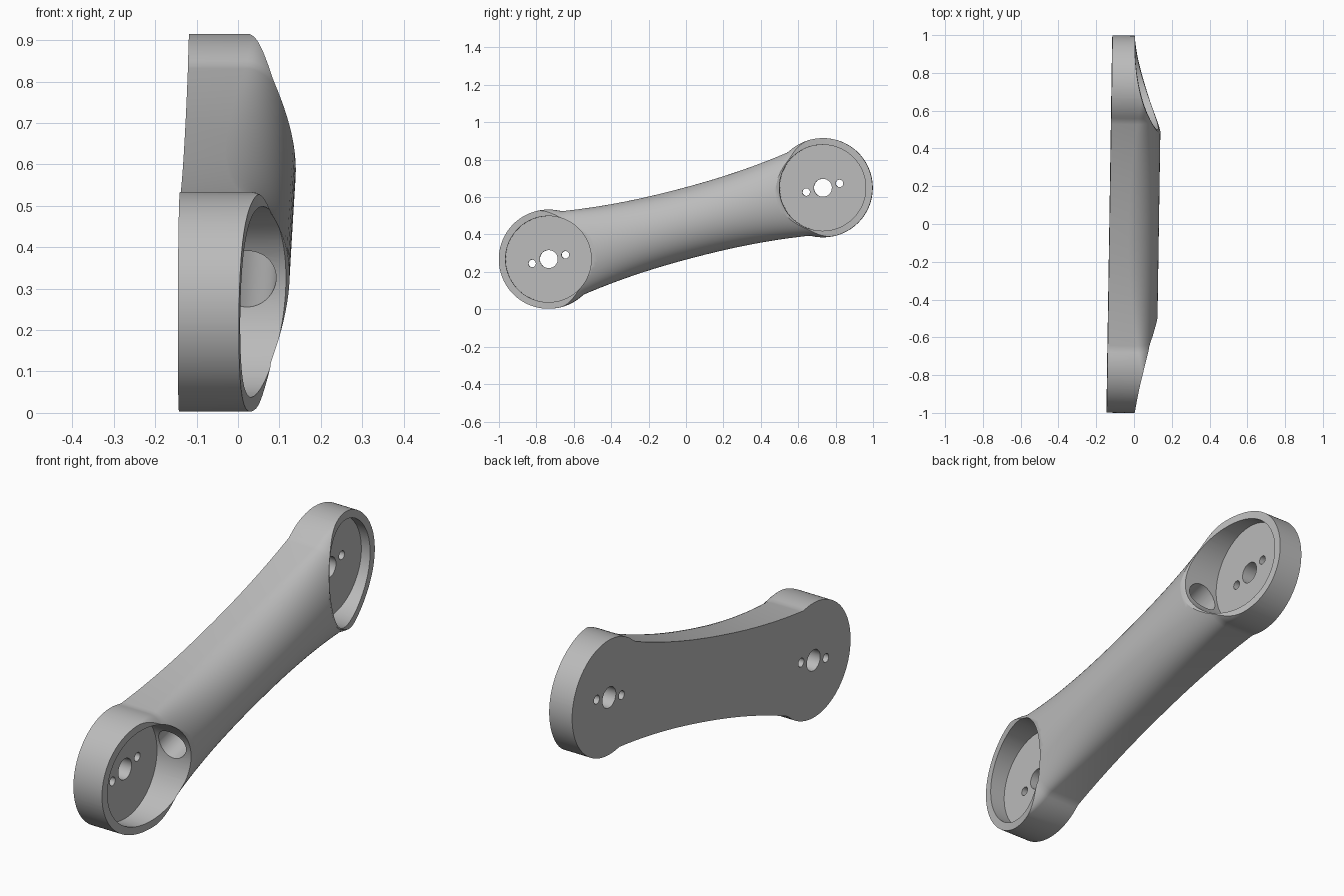
import bpy, bmesh
from math import sin, cos, pi, sqrt, radians
from mathutils import Matrix, Vector

cube = bpy.data.objects.get("Cube")
if cube:
    bpy.data.objects.remove(cube)

# Arm frame: u along the arm, v across it, w out from the flat back
FRAME = Matrix(((0.015, 0, 1, -0.13),
                (0.968, -0.252, -0.015, 0.0),
                (0.252, 0.968, 0, 0.459),
                (0, 0, 0, 1)))
HUB = 0.757        # hub centre distance along u
R = 0.265          # hub radius
TOP = 0.262        # full thickness
RIM = {-1: (0.186, 0.225, 0.3), 1: (0.159, 0.285, 0.5)}   # slanted rim curve per end


def make_object(name, bm):
    bmesh.ops.recalc_face_normals(bm, faces=bm.faces)
    bm.transform(FRAME)
    mesh = bpy.data.meshes.new(name)
    bm.to_mesh(mesh)
    bm.free()
    obj = bpy.data.objects.new(name, mesh)
    bpy.context.collection.objects.link(obj)
    return obj


def loft(name, sections):
    bm = bmesh.new()
    rings = [[bm.verts.new(p) for p in s] for s in sections]
    n = len(rings[0])
    for a, b in zip(rings, rings[1:]):
        for i in range(n):
            j = (i + 1) % n
            bm.faces.new((a[i], a[j], b[j], b[i]))
    bm.faces.new(rings[0])
    bm.faces.new(rings[-1])
    return make_object(name, bm)


def cylinder(name, start, end, radius, segments=64):
    start, end = Vector(start), Vector(end)
    axis = end - start
    bm = bmesh.new()
    place = Matrix.Translation((start + end) / 2) @ axis.to_track_quat('Z', 'Y').to_matrix().to_4x4()
    bmesh.ops.create_cone(bm, cap_ends=True, segments=segments, radius1=radius,
                          radius2=radius, depth=axis.length, matrix=place)
    return make_object(name, bm)


# Domed cross-section with straight side walls up to the shoulder
def section(u, half, shoulder, top):
    arc = [(u, half * cos(pi * i / 32), shoulder + (top - shoulder) * sin(pi * i / 32))
           for i in range(33)]
    return [(u, half, 0)] + arc + [(u, -half, 0)]


def hub_sections(side):
    angles = [radians(a) for a in range(0, 88, 3)] + [radians(88.5)]
    return [section(side * (HUB + 0.001 + R * sin(a)), R * cos(a), 0.3, 0.32) for a in angles]


# Waisted arm body with round ends
body = []
STEPS = 90
for i in range(STEPS + 1):
    u = HUB * (2 * i / STEPS - 1)
    k = abs(u) / HUB
    t = HUB - abs(u)
    half = max(0.187 + 0.066 * k ** 2.2, sqrt(max(R * R - t * t, 0)))
    end_shoulder = RIM[1 if u > 0 else -1][0]
    body.append(section(u, half, 0.1 + (end_shoulder - 0.1) * k * k, TOP))
arm = loft("link_arm", hub_sections(-1)[::-1] + body + hub_sections(1))

# Cutters: slanted rims, pockets, shaft holes, screw holes and cable tunnel
cutters = []
for side, (a, b, c) in RIM.items():
    ts = [-0.3 + 0.58 * i / 24 for i in range(25)]
    profile = [(side * (HUB - t), a + b * t + c * t * t) for t in ts]
    profile += [(profile[-1][0], 0.5), (profile[0][0], 0.5)]
    cutters.append(loft("rim_cutter", [[(u, v, w) for u, w in profile] for v in (-0.4, 0.4)]))
    hub = side * HUB
    cutters.append(cylinder("pocket_cutter", (hub, 0, 0.075), (hub, 0, 0.5), 0.23, 96))
    for offset, radius in ((0, 0.048), (-0.092, 0.02), (0.092, 0.02)):
        cutters.append(cylinder("hole_cutter", (hub + offset, 0, -0.1), (hub + offset, 0, 0.2), radius, 40))
cutters.append(cylinder("tunnel_cutter", (-0.62, 0, 0.16), (0.62, 0, 0.16), 0.07))

bpy.ops.object.select_all(action='DESELECT')
bpy.context.view_layer.objects.active = arm
arm.select_set(True)
for cutter in cutters:
    cutter.hide_render = True
    mod = arm.modifiers.new("cut", 'BOOLEAN')
    mod.operation = 'DIFFERENCE'
    mod.solver = 'EXACT'
    mod.object = cutter
    bpy.ops.object.modifier_apply(modifier=mod.name)
    bpy.data.objects.remove(cutter)

# Plain grey finish
grey = bpy.data.materials.new("plain_grey")
grey.use_nodes = True
colour = (0.5, 0.5, 0.5, 1)
grey.diffuse_color = colour
grey.node_tree.nodes["Principled BSDF"].inputs["Base Color"].default_value = colour
arm.data.materials.clear()
arm.data.materials.append(grey)
bpy.ops.object.shade_smooth_by_angle(angle=radians(30))
